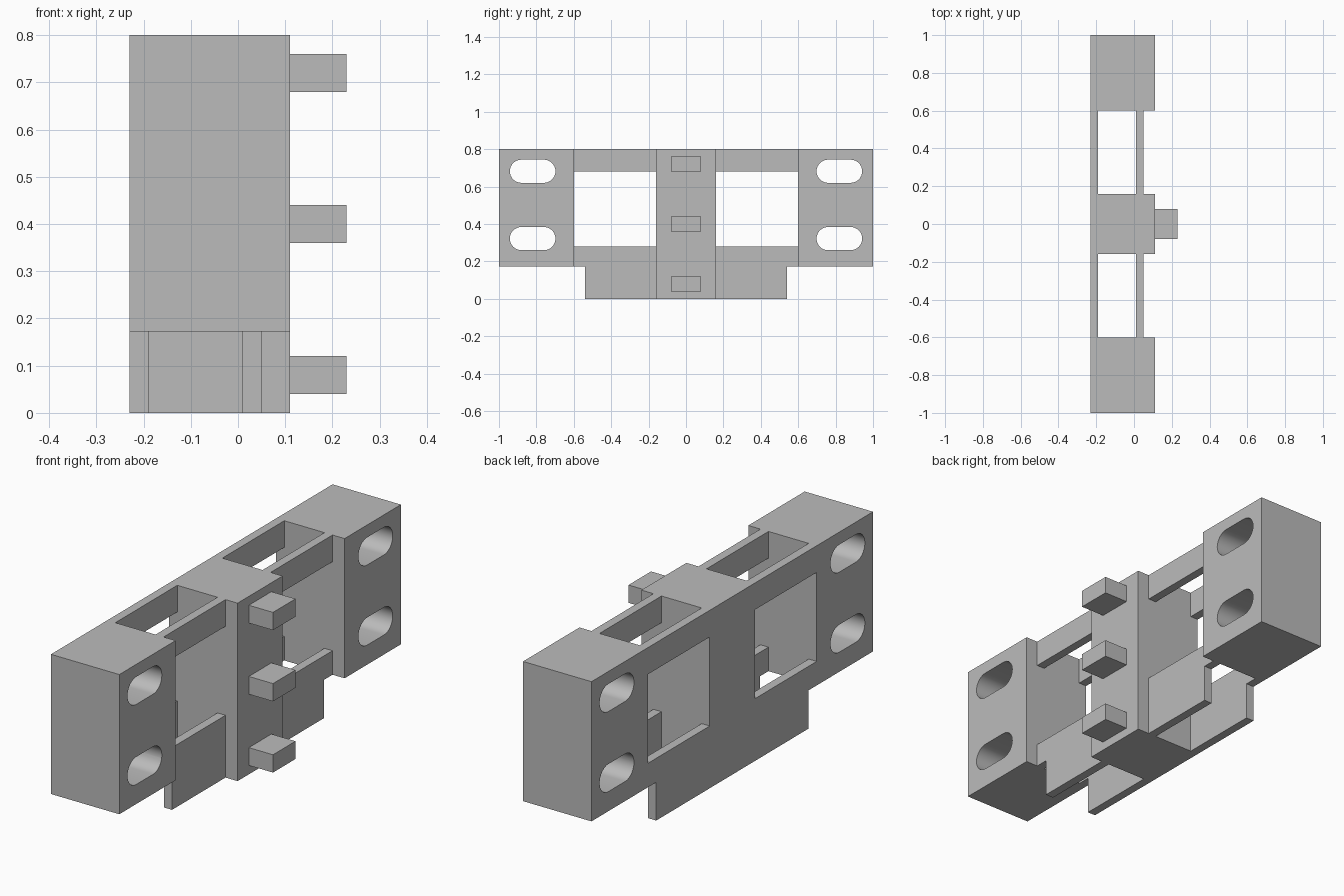
import bpy
import bmesh
import math

cube = bpy.data.objects.get("Cube")
if cube:
    bpy.data.objects.remove(cube, do_unlink=True)

grey = bpy.data.materials.new("light_grey")
grey.use_nodes = True
COLOUR = (0.5, 0.5, 0.5, 1)
grey.diffuse_color = COLOUR
grey.node_tree.nodes["Principled BSDF"].inputs["Base Color"].default_value = COLOUR

BACK, FACE, TOP = -0.23, 0.11, 0.8   # depth limits and height of the body
STEP = 0.172                         # underside of the end blocks
COLUMN, INNER, OUTER = 0.16, 0.6, 1.0


def prism(name, outline, x0, x1):
    """Extrude a (y, z) outline along x."""
    bm = bmesh.new()
    face = bm.faces.new([bm.verts.new((x0, y, z)) for y, z in outline])
    moved = bmesh.ops.extrude_face_region(bm, geom=[face])["geom"]
    bmesh.ops.translate(bm, vec=(x1 - x0, 0, 0),
                        verts=[g for g in moved if isinstance(g, bmesh.types.BMVert)])
    bmesh.ops.recalc_face_normals(bm, faces=bm.faces)
    mesh = bpy.data.meshes.new(name)
    bm.to_mesh(mesh)
    bm.free()
    mesh.materials.append(grey)
    ob = bpy.data.objects.new(name, mesh)
    bpy.context.collection.objects.link(ob)
    return ob


def box(name, x0, x1, y0, y1, z0, z1):
    return prism(name, [(y0, z0), (y1, z0), (y1, z1), (y0, z1)], x0, x1)


def slot_outline(cy, cz, half, r, steps=16):
    points = []
    for side, start in ((1, -math.pi / 2), (-1, math.pi / 2)):
        for i in range(steps + 1):
            a = start + math.pi * i / steps
            points.append((cy + side * (half - r) + r * math.cos(a), cz + r * math.sin(a)))
    return points


def combine(target, tool, operation):
    mod = target.modifiers.new("combine", "BOOLEAN")
    mod.operation, mod.solver, mod.object = operation, "EXACT", tool
    bpy.context.view_layer.objects.active = target
    bpy.ops.object.modifier_apply(modifier=mod.name)
    bpy.data.objects.remove(tool, do_unlink=True)


# Central column
body = box("bracket_body", BACK, FACE, -COLUMN, COLUMN, 0, TOP)

# Two upright plates with a narrower lower skirt
skirt = 0.54
plate = [(-skirt, 0), (skirt, 0), (skirt, STEP), (INNER, STEP), (INNER, TOP),
         (-INNER, TOP), (-INNER, STEP), (-skirt, STEP)]
for x0, x1 in ((BACK, -0.19), (0.01, 0.05)):
    combine(body, prism("plate", plate, x0, x1), "UNION")

for side in (-1, 1):
    # End blocks
    y0, y1 = sorted((side * INNER, side * OUTER))
    combine(body, box("end_block", BACK, FACE, y0, y1, STEP, TOP), "UNION")
    # Rectangular windows through both plates
    y0, y1 = sorted((side * COLUMN, side * INNER))
    combine(body, box("window", BACK - 0.1, FACE + 0.1, y0, y1, 0.28, 0.68), "DIFFERENCE")
    # Rounded mounting slots
    for z in (0.322, 0.682):
        slot = prism("slot", slot_outline(side * 0.82, z, 0.122, 0.062), BACK - 0.1, FACE + 0.1)
        combine(body, slot, "DIFFERENCE")

# Pegs on the face of the column
pegs = [box(f"{name}_peg", FACE, 0.23, -0.08, 0.08, z - 0.04, z + 0.04)
        for name, z in (("lower", 0.08), ("middle", 0.4), ("upper", 0.72))]

# Smooth slot walls, sharp corners
bpy.ops.object.select_all(action="DESELECT")
body.select_set(True)
bpy.context.view_layer.objects.active = body
bpy.ops.object.shade_smooth_by_angle(angle=math.radians(30))
